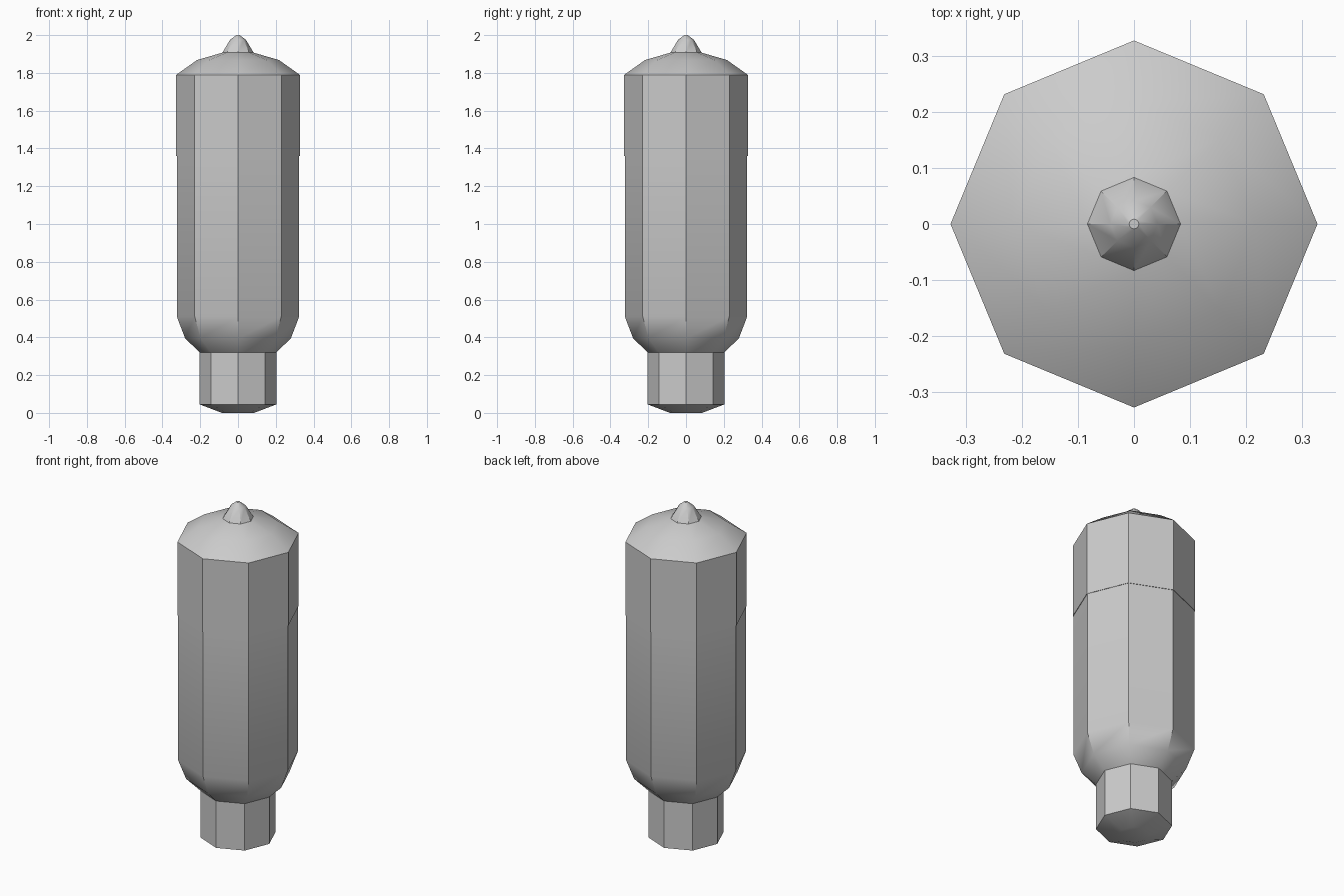
import bpy, bmesh
from math import cos, sin, pi, radians

if "Cube" in bpy.data.objects:
    bpy.data.objects.remove(bpy.data.objects["Cube"])

SIDES = 8


def lathe(name, profile, close_bottom=False, close_top=False):
    """Spin a (radius, z) profile into an eight-sided shell."""
    bm = bmesh.new()
    rings = [[bm.verts.new((r * cos(2 * pi * i / SIDES), r * sin(2 * pi * i / SIDES), z))
              for i in range(SIDES)] for r, z in profile]
    for lo, hi in zip(rings, rings[1:]):
        for i in range(SIDES):
            j = (i + 1) % SIDES
            bm.faces.new((lo[i], lo[j], hi[j], hi[i]))
    if close_bottom:
        bm.faces.new(rings[0][::-1])
    if close_top:
        bm.faces.new(rings[-1])
    mesh = bpy.data.meshes.new(name)
    bm.to_mesh(mesh)
    bm.free()
    obj = bpy.data.objects.new(name, mesh)
    bpy.context.collection.objects.link(obj)
    bpy.ops.object.select_all(action='DESELECT')
    obj.select_set(True)
    bpy.context.view_layer.objects.active = obj
    bpy.ops.object.shade_smooth_by_angle(angle=radians(35))
    return obj


# Narrow base flaring into the long straight body
lathe("body", [(0.085, 0.0), (0.203, 0.045), (0.203, 0.32), (0.28, 0.395),
               (0.324, 0.51), (0.324, 1.36)], close_bottom=True)

# Slightly wider upper sleeve with a domed shoulder
lathe("upper_sleeve", [(0.324, 1.36), (0.327, 1.36), (0.327, 1.79),
                       (0.217, 1.868), (0.083, 1.907)])

# Small pointed tip
lathe("tip", [(0.083, 1.907), (0.042, 1.975), (0.009, 2.0)], close_top=True)
